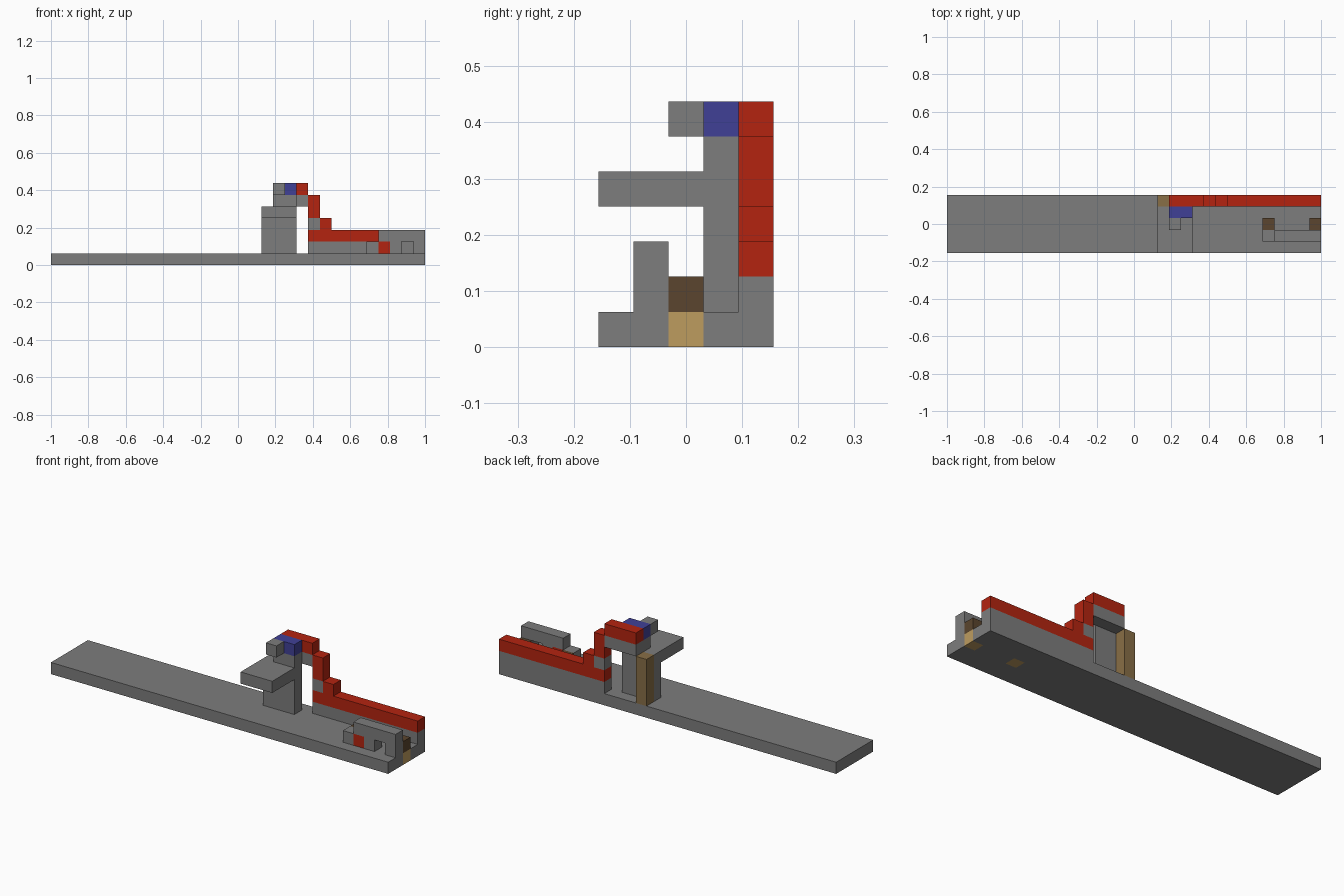
import bpy
import bmesh
from mathutils import Vector

cube = bpy.data.objects.get("Cube")
if cube:
    bpy.data.objects.remove(cube)

UNIT = 2 / 32                           # edge length of one block
ORIGIN = Vector((-1, -2.5 * UNIT, 0))


def material(name, rgb):
    """Flat material from display colour values, stored as linear."""
    linear = [((c / 255 + 0.055) / 1.055) ** 2.4 for c in rgb]
    mat = bpy.data.materials.new(name)
    mat.use_nodes = True
    mat.diffuse_color = (*linear, 1)
    bsdf = mat.node_tree.nodes["Principled BSDF"]
    bsdf.inputs["Base Color"].default_value = (*linear, 1)
    bsdf.inputs["Roughness"].default_value = 0.9
    return mat


GREY = material("stone grey", (125, 125, 125))
RED = material("red", (180, 36, 16))
BLUE = material("blue", (64, 64, 150))
TAN = material("light wood", (190, 156, 95))
OAK = material("medium wood", (136, 110, 70))
BROWN = material("dark wood", (91, 69, 46))


def box(x, y, z):
    """Block cells in inclusive (first, last) ranges, or a single index."""
    spans = [r if isinstance(r, tuple) else (r, r) for r in (x, y, z)]
    i, j, k = [range(a, b + 1) for a, b in spans]
    return {(p, q, r) for p in i for q in j for r in k}


# Posts standing at both ends of the front stall
post_feet = box(27, 2, 0) | box(31, 2, 0)
post_tops = box(27, 2, 1) | box(31, 2, 1)

parts = {
    "base_plate": (GREY, box((0, 31), (0, 4), 0) - post_feet),
    "post_feet": (TAN, post_feet),
    "post_tops": (BROWN, post_tops),
    # Low front wall with a step at one end and an opening
    "front_wall": (GREY, box((28, 31), 1, 2) | box(27, 1, 1) | box(29, 1, 1) | box(31, 1, 1)),
    "front_wall_panel": (RED, box(28, 1, 1)),
    # Back wall with its stepped red rail
    "back_wall": (GREY, box((22, 31), 4, 1)),
    "back_rail": (RED, box((22, 31), 4, 2) | box(23, 4, 3) | box(22, 4, (4, 5))),
    "rail_core": (GREY, box(22, 4, 3)),
    # Tower, platform and the arm across its top
    "tower": (GREY, box((18, 20), 3, (1, 4)) | box((19, 20), 3, 5)),
    "platform": (GREY, box((18, 20), (0, 2), 4)),
    "tower_post": (OAK, box(18, 4, (1, 4))),
    "bridge_beam": (GREY, box((19, 21), 4, 5)),
    "bridge_rail": (RED, box((19, 21), 4, 6)),
    "spout_block": (BLUE, box((19, 20), 3, 6)),
    "spout_tip": (GREY, box(19, 2, 6)),
}
occupied = set().union(*(cells for _, cells in parts.values()))


def build(name, mat, cells):
    """Make one object from the exposed faces of its block cells."""
    bm = bmesh.new()
    for cell in sorted(cells):
        centre = Vector(cell) + Vector((0.5, 0.5, 0.5))
        for axis in range(3):
            for side in (-1, 1):
                normal = Vector((0, 0, 0))
                normal[axis] = side
                neighbour = tuple(int(c + n) for c, n in zip(cell, normal))
                if neighbour in occupied:
                    continue
                u = Vector((0, 0, 0))
                u[(axis + 1) % 3] = 0.5
                v = normal.cross(u)
                mid = centre + normal / 2
                corners = (mid - u - v, mid + u - v, mid + u + v, mid - u + v)
                bm.faces.new([bm.verts.new(ORIGIN + c * UNIT) for c in corners])
    # Weld the blocks and merge flat areas
    bmesh.ops.remove_doubles(bm, verts=bm.verts, dist=UNIT / 100)
    bmesh.ops.dissolve_limit(bm, angle_limit=0.01, verts=bm.verts, edges=bm.edges)
    mesh = bpy.data.meshes.new(name)
    bm.to_mesh(mesh)
    bm.free()
    mesh.materials.append(mat)
    bpy.context.scene.collection.objects.link(bpy.data.objects.new(name, mesh))


for part_name, (mat, cells) in parts.items():
    build(part_name, mat, cells)
